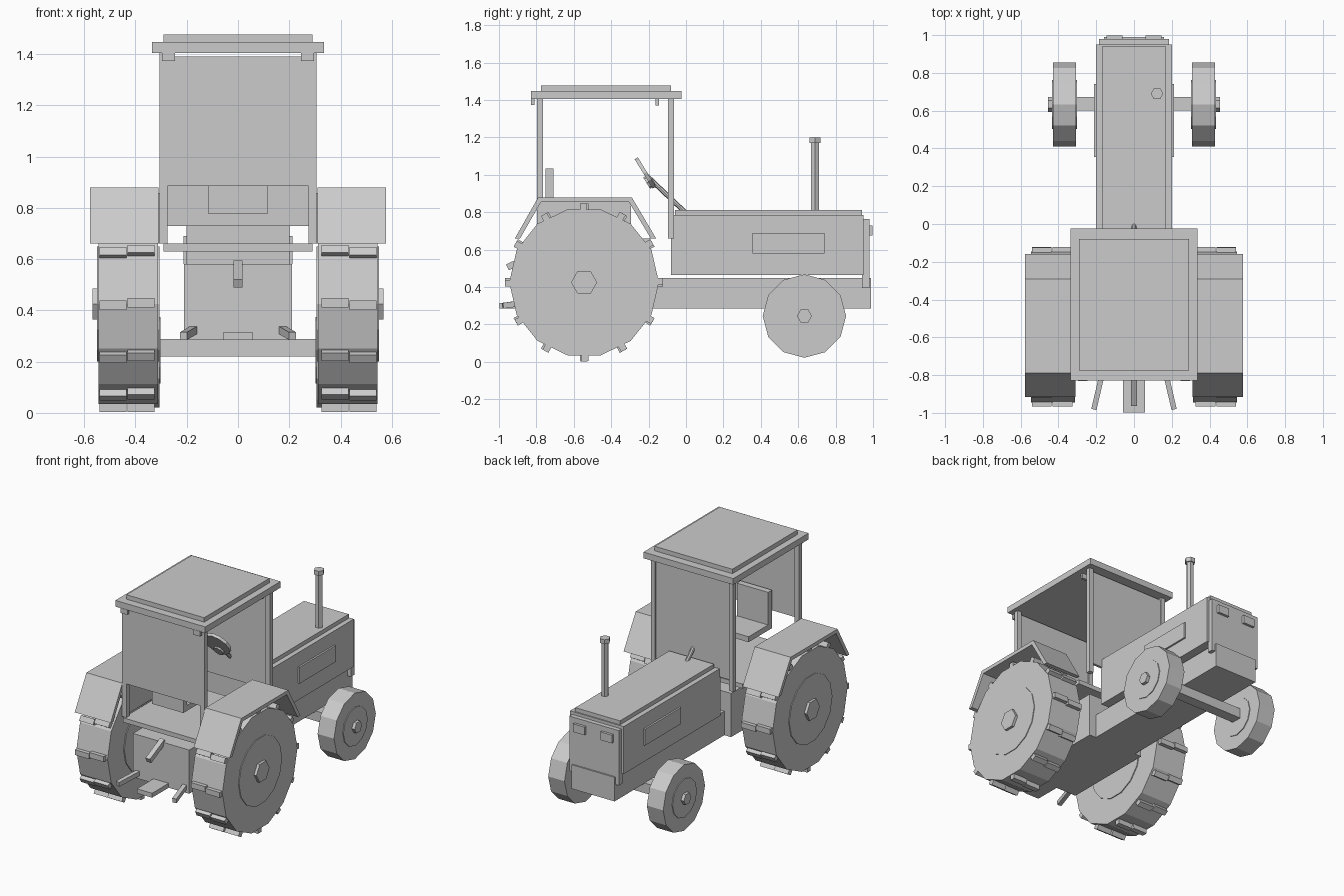
import bpy, bmesh, math
from mathutils import Vector, Matrix

if "Cube" in bpy.data.objects:
    bpy.data.objects.remove(bpy.data.objects["Cube"])


def finish(name, bm):
    bmesh.ops.recalc_face_normals(bm, faces=bm.faces)
    me = bpy.data.meshes.new(name)
    bm.to_mesh(me)
    bm.free()
    ob = bpy.data.objects.new(name, me)
    bpy.context.collection.objects.link(ob)
    return ob


def add_box(bm, lo, hi, mat=Matrix()):
    lo, hi = Vector(lo), Vector(hi)
    m = mat @ Matrix.Translation((lo + hi) / 2) @ Matrix.Diagonal((hi - lo).to_4d())
    bmesh.ops.create_cube(bm, size=1, matrix=m)


def box(name, x, y, z):
    bm = bmesh.new()
    add_box(bm, (x[0], y[0], z[0]), (x[1], y[1], z[1]))
    return finish(name, bm)


def pair(name, x, y, z):
    box("left_" + name, (-x[1], -x[0]), y, z)
    box("right_" + name, x, y, z)


def rod(name, a, b, r, n, spin=0.0):
    a, b = Vector(a), Vector(b)
    d = b - a
    m = Matrix.Translation((a + b) / 2) @ d.to_track_quat('Z', 'Y').to_matrix().to_4x4()
    bm = bmesh.new()
    bmesh.ops.create_cone(bm, cap_ends=True, segments=n, radius1=r, radius2=r,
                          depth=d.length, matrix=m @ Matrix.Rotation(spin, 4, 'Z'))
    return finish(name, bm)


def disc(name, x0, x1, y, z, r, n):
    # polygon prism along x with a corner pointing along y
    bm = bmesh.new()
    ring = [bm.verts.new((x0, y + r * math.cos(2 * math.pi * i / n),
                          z + r * math.sin(2 * math.pi * i / n))) for i in range(n)]
    face = bm.faces.new(ring)
    ext = bmesh.ops.extrude_face_region(bm, geom=[face])
    bmesh.ops.translate(bm, vec=(x1 - x0, 0, 0),
                        verts=[v for v in ext["geom"] if isinstance(v, bmesh.types.BMVert)])
    return finish(name, bm)


def bar(name, a, b, w, h):
    # square bar between two points
    a, b = Vector(a), Vector(b)
    d = b - a
    m = Matrix.Translation((a + b) / 2) @ d.to_track_quat('Y', 'Z').to_matrix().to_4x4()
    bm = bmesh.new()
    add_box(bm, (-w / 2, -d.length / 2, -h / 2), (w / 2, d.length / 2, h / 2), m)
    return finish(name, bm)


# chassis, transmission, cab floor
box("chassis", (-.16, .16), (-.8, .99), (.285, .447))
box("transmission", (-.21, .21), (-.82, -.18), (.285, .58))
box("cab_floor", (-.29, .29), (-.81, -.19), (.63, .66))

# hood with cap, grille, headlights and vents
box("hood", (-.2, .2), (-.08, .95), (.465, .785))
box("hood_cap", (-.167, .167), (-.06, .942), (.785, .812))
box("grille", (-.185, .185), (.94, .98), (.395, .765))
pair("headlight", (.06, .145), (.975, .997), (.675, .73))
pair("vent", (.195, .212), (.355, .74), (.58, .69))

# exhaust
rod("exhaust_stack", (.122, .69, .8), (.122, .69, 1.175), .024, 6, math.pi / 2)
rod("exhaust_cap", (.122, .69, 1.17), (.122, .69, 1.2), .033, 6, math.pi / 2)

# cab posts, glass, roof and work lights
pair("rear_post", (.275, .307), (-.797, -.765), (.66, 1.41))
pair("front_post", (.275, .307), (-.097, -.065), (.66, 1.41))
box("rear_glass", (-.28, .28), (-.793, -.773), (.885, 1.39))
box("front_glass", (-.28, .28), (-.089, -.072), (.73, 1.39))
box("roof", (-.335, .335), (-.828, -.025), (1.405, 1.447))
box("roof_cap", (-.29, .29), (-.775, -.08), (1.447, 1.477))
pair("rear_work_light", (.245, .297), (-.83, -.81), (1.373, 1.407))
pair("front_work_light", (.245, .297), (-.163, -.145), (1.37, 1.407))

# seat
box("seat_cushion", (-.117, .117), (-.75, -.5), (.778, .815))
box("seat_back", (-.117, .117), (-.75, -.708), (.815, 1.035))

# steering
n = Vector((0, .85, .52)).normalized()
c = Vector((0, -.218, 1.01))
rod("steering_wheel", c - n * .01, c + n * .01, .092, 12)
h = Vector((0, -.195, .965))
rod("steering_hub", h - n * .018, h + n * .018, .035, 8)
rod("steering_column", (0, -.2, .985), (0, -.005, .8), .013, 8)

# fenders: bent sheet with an inner wall
profile = [(-.915, .66), (-.79, .88), (-.29, .88), (-.16, .66),
           (-.188, .66), (-.305, .855), (-.775, .855), (-.887, .66)]
for s, side in ((-1, "left"), (1, "right")):
    bm = bmesh.new()
    a = [bm.verts.new((s * .31, y, z)) for y, z in profile]
    b = [bm.verts.new((s * .578, y, z)) for y, z in profile]
    for i in range(8):
        j = (i + 1) % 8
        bm.faces.new((a[i], a[j], b[j], b[i]))
    for r in (a, b):
        for i in range(3):
            bm.faces.new((r[i], r[i + 1], r[6 - i], r[7 - i]))
    finish(side + "_fender", bm)
pair("fender_wall", (.3, .315), (-.775, -.295), (.66, .858))

# wheels
for s, side in ((-1, "left"), (1, "right")):
    ry, rz = -.545, .425
    disc(side + "_rear_tire", s * .312, s * .545, ry, rz, .4, 14)
    disc(side + "_rear_rim", s * .306, s * .55, ry, rz, .23, 14)
    disc(side + "_rear_hub", s * .5, s * .568, ry, rz, .07, 6)
    # two staggered rows of lugs
    bm = bmesh.new()
    for i in range(12):
        for x0, x1, off in ((.325, .432, -.012), (.436, .54, .012)):
            m = (Matrix.Translation((0, ry, rz)) @
                 Matrix.Rotation(math.radians(30 * i) + off, 4, 'X'))
            xs = sorted((s * x0, s * x1))
            add_box(bm, (xs[0], -.018, .37), (xs[1], .018, .422), m)
    finish(side + "_rear_lugs", bm)

    fy, fz = .633, .245
    disc(side + "_front_tire", s * .307, s * .429, fy, fz, .223, 12)
    disc(side + "_front_rim", s * .302, s * .434, fy, fz, .13, 12)
    disc(side + "_front_hub", s * .4, s * .455, fy, fz, .04, 6)

    # lower hitch arms
    bar(side + "_hitch_arm", (s * .17, -.8, .325), (s * .212, -.98, .3), .028, .03)
box("front_axle", (-.31, .31), (.6, .672), (.22, .288))

# drawbar and top link
box("drawbar", (-.057, .057), (-.997, -.8), (.285, .315))
bar("top_link", (0, -.8, .58), (0, -.955, .505), .034, .034)
